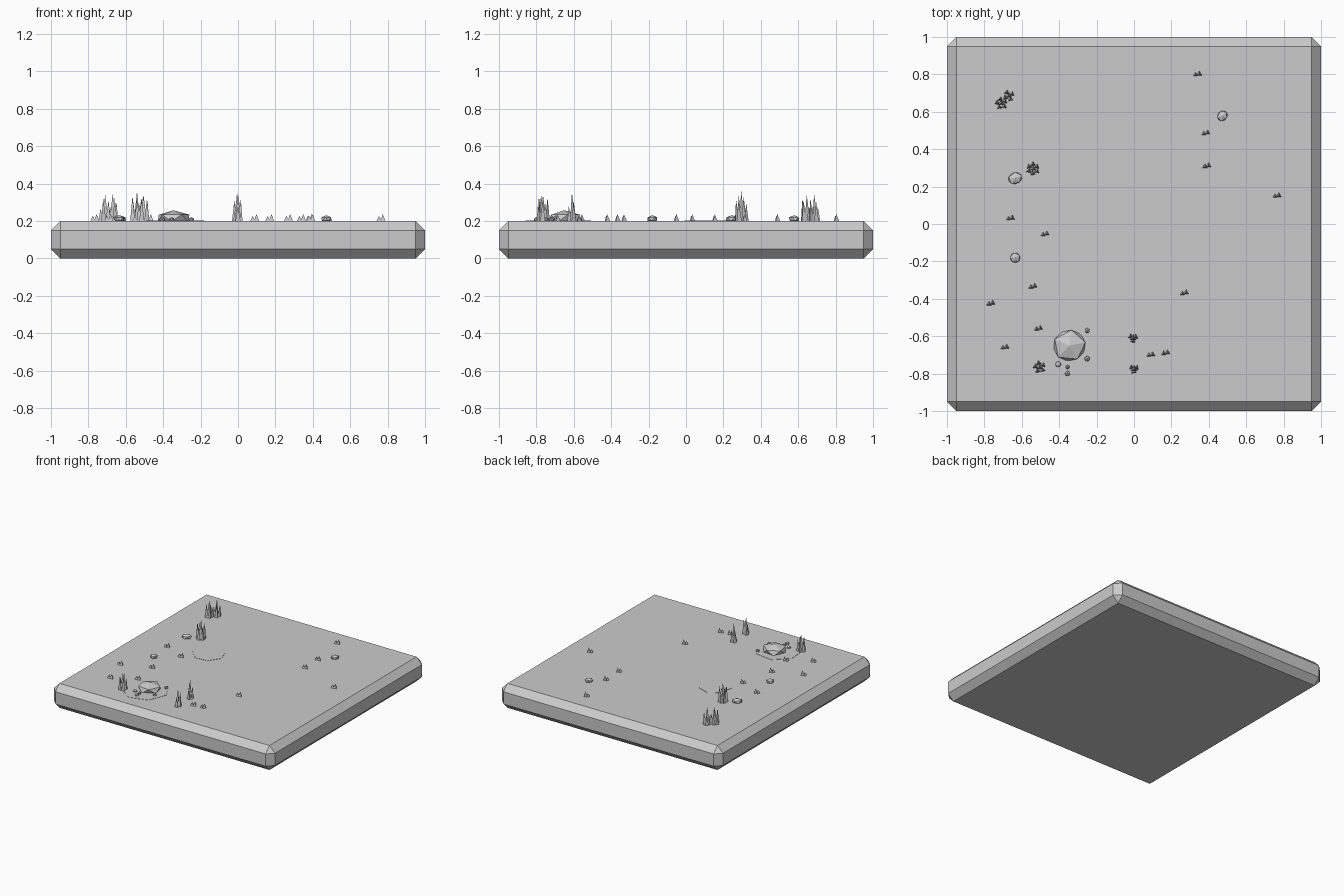
import bpy, bmesh, math, random
from mathutils import Matrix, Vector

if "Cube" in bpy.data.objects:
    bpy.data.objects.remove(bpy.data.objects["Cube"])

random.seed(4)
TOP = 0.2


def material(name, v):
    m = bpy.data.materials.new(name)
    m.diffuse_color = (v, v, v, 1)
    m.use_nodes = True
    m.node_tree.nodes["Principled BSDF"].inputs["Base Color"].default_value = m.diffuse_color
    return m


GREY = material("plain grey", 0.6)


def finish(bm, name):
    me = bpy.data.meshes.new(name)
    bm.to_mesh(me)
    bm.free()
    me.materials.append(GREY)
    ob = bpy.data.objects.new(name, me)
    bpy.context.collection.objects.link(ob)
    return ob


def blade(bm, x, y, r, h, angle=math.pi / 2, lean=(0, 0)):
    # three-sided spike standing on the slab
    base = [bm.verts.new((x + r * math.cos(angle + k * math.tau / 3),
                          y + r * math.sin(angle + k * math.tau / 3), TOP - 0.002)) for k in range(3)]
    tip = bm.verts.new((x + lean[0], y + lean[1], TOP + h))
    for k in range(3):
        bm.faces.new((base[k], base[(k + 1) % 3], tip))
    bm.faces.new(base[::-1])


def rock(name, x, y, rx, ry, rz, cz, turn):
    bm = bmesh.new()
    m = (Matrix.Translation((x, y, cz)) @ Matrix.Rotation(turn, 4, 'Z')
         @ Matrix.Diagonal((rx, ry, rz, 1)))
    bmesh.ops.create_icosphere(bm, subdivisions=1, radius=1, matrix=m)
    finish(bm, name)


def patch(name, x, y, r, sides, turn):
    # thin flat ground patch
    bm = bmesh.new()
    bmesh.ops.create_cone(bm, cap_ends=True, segments=sides, radius1=r, radius2=r, depth=0.004,
                          matrix=Matrix.Translation((x, y, TOP)) @ Matrix.Rotation(turn, 4, 'Z'))
    finish(bm, name)


# chamfered ground slab
bm = bmesh.new()
bmesh.ops.create_cube(bm, size=1, matrix=Matrix.Translation((0, 0, 0.1)) @ Matrix.Diagonal((2, 2, 0.2, 1)))
bmesh.ops.bevel(bm, geom=bm.edges[:], offset=0.05, segments=1, affect='EDGES')
finish(bm, "ground_slab")

# flat patches
patch("rock_patch", -0.36, -0.68, 0.18, 7, 0.3)
patch("open_patch", -0.34, 0.11, 0.125, 7, 0.1)

# tall grass: x, y, height, spread, blades
TALL = [(-0.71, 0.645, 0.14, 0.022, 6), (-0.67, 0.685, 0.145, 0.02, 5),
        (-0.54, 0.295, 0.16, 0.024, 7), (-0.505, -0.765, 0.142, 0.022, 6),
        (-0.005, -0.61, 0.152, 0.015, 4), (0.0, -0.775, 0.142, 0.015, 4)]
for i, (x, y, h, s, n) in enumerate(TALL):
    bm = bmesh.new()
    blade(bm, x, y, 0.02, h)
    for k in range(n - 1):
        a = k * math.tau / (n - 1) + 0.5
        dx, dy = s * math.cos(a), s * math.sin(a)
        blade(bm, x + dx, y + dy, 0.016, h * random.uniform(0.45, 0.9), math.pi / 2 + random.uniform(-0.3, 0.3),
              (dx * 0.15, dy * 0.15))
    finish(bm, f"tall_grass_{i + 1}")

# short sprouts, a pair of small spikes each
SPROUTS = [(0.34, 0.8), (0.385, 0.485), (0.39, 0.31), (0.765, 0.15), (-0.66, 0.03), (-0.475, -0.055),
           (-0.54, -0.335), (-0.765, -0.425), (-0.51, -0.56), (-0.69, -0.66), (0.27, -0.37),
           (0.09, -0.70), (0.17, -0.69)]
for i, (x, y) in enumerate(SPROUTS):
    bm = bmesh.new()
    blade(bm, x - 0.011, y - 0.002, 0.016, 0.028)
    blade(bm, x + 0.009, y + 0.003, 0.017, 0.037)
    finish(bm, f"sprout_{i + 1}")

# boulder, smaller stones and pebbles
rock("boulder", -0.345, -0.65, 0.097, 0.093, 0.042, 0.215, 0.2)
STONES = [(-0.635, 0.245, 0.042, 0.034, 0.4), (0.473, 0.578, 0.033, 0.029, 0.8), (-0.635, -0.18, 0.03, 0.03, 0.5)]
for i, (x, y, rx, ry, t) in enumerate(STONES):
    rock(f"stone_{i + 1}", x, y, rx, ry, 0.02, 0.211, t)
PEBBLES = [(-0.25, -0.57, 0.015), (-0.25, -0.72, 0.016), (-0.405, -0.75, 0.017),
           (-0.355, -0.765, 0.012), (-0.355, -0.8, 0.016)]
for i, (x, y, r) in enumerate(PEBBLES):
    rock(f"pebble_{i + 1}", x, y, r, r, 0.013, 0.208, i)
